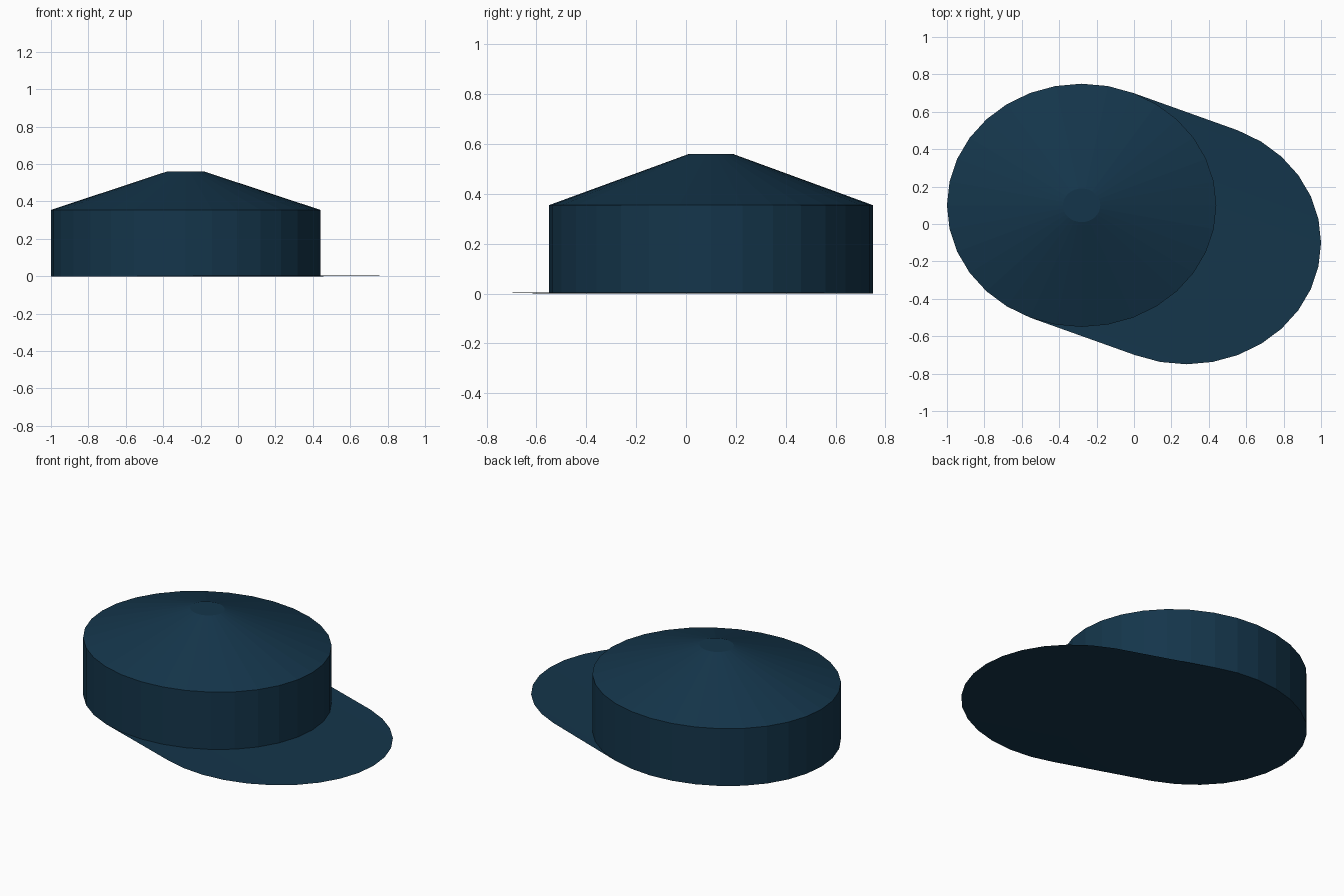
import bpy, bmesh, math

if "Cube" in bpy.data.objects:
    bpy.data.objects.remove(bpy.data.objects["Cube"])

N = 32                      # sides of the oval crown
CX, CY = -0.28, 0.10        # crown centre
RX, RY = 0.72, 0.65         # crown radii
SHIFT = (0.56, -0.20, 0.005)  # sweep from crown oval to brim tip

navy = bpy.data.materials.new("navy")
navy.diffuse_color = (0.007, 0.036, 0.07, 1)
navy.use_nodes = True
navy.node_tree.nodes["Principled BSDF"].inputs["Base Color"].default_value = navy.diffuse_color


def oval(bm, rx, ry, z):
    # vertices run clockwise from the +y side
    steps = [2 * math.pi * i / N for i in range(N)]
    return [bm.verts.new((CX + rx * math.sin(a), CY + ry * math.cos(a), z)) for a in steps]


def finish(bm, name):
    bmesh.ops.recalc_face_normals(bm, faces=bm.faces)
    mesh = bpy.data.meshes.new(name)
    bm.to_mesh(mesh)
    bm.free()
    mesh.materials.append(navy)
    obj = bpy.data.objects.new(name, mesh)
    bpy.context.collection.objects.link(obj)
    return obj


# Crown: straight oval wall, shallow cone and small flat button top
bm = bmesh.new()
rings = [oval(bm, RX, RY, 0), oval(bm, RX, RY, 0.355), oval(bm, 0.10, 0.09, 0.56)]
for low, high in zip(rings, rings[1:]):
    for i in range(N):
        j = (i + 1) % N
        bm.faces.new((low[i], low[j], high[j], high[i]))
bm.faces.new(rings[0])
bm.faces.new(rings[-1])
finish(bm, "crown")

# Brim: thin sheet swept from the front half of the crown's base oval
bm = bmesh.new()
base = oval(bm, RX, RY, 0)
inner = base[2:19]
bmesh.ops.delete(bm, geom=base[:2] + base[19:], context='VERTS')
outer = [bm.verts.new([c + s for c, s in zip(v.co, SHIFT)]) for v in inner]
for i in range(len(inner) - 1):
    bm.faces.new((inner[i], outer[i], outer[i + 1], inner[i + 1]))
bm.normal_update()
for f in bm.faces:
    if f.normal.z < 0:
        f.normal_flip()
mesh_brim = bpy.data.meshes.new("brim")
bm.to_mesh(mesh_brim)
bm.free()
mesh_brim.materials.append(navy)
bpy.context.collection.objects.link(bpy.data.objects.new("brim", mesh_brim))
